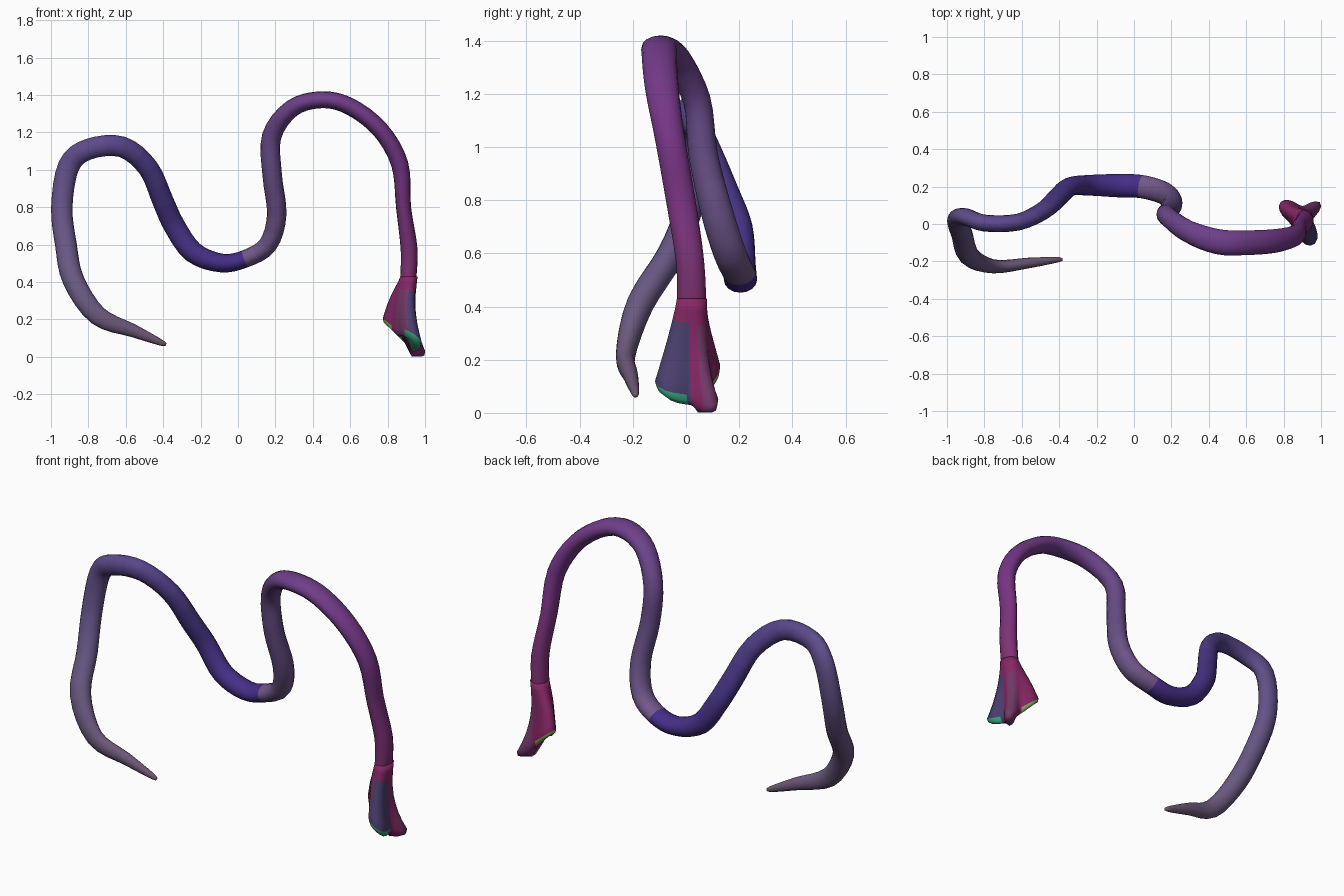
import bpy, bmesh
from math import sin, cos, pi, exp
from mathutils import Vector

if "Cube" in bpy.data.objects:
    bpy.data.objects.remove(bpy.data.objects["Cube"])

SIDES = 16
STEPS = 4


def material(name, rgb):
    m = bpy.data.materials.new(name)
    m.diffuse_color = (*rgb, 1)
    m.use_nodes = True
    m.node_tree.nodes["Principled BSDF"].inputs["Base Color"].default_value = m.diffuse_color
    return m


def finish(name, bm, mats):
    bmesh.ops.recalc_face_normals(bm, faces=bm.faces)
    for f in bm.faces:
        f.smooth = True
    me = bpy.data.meshes.new(name)
    bm.to_mesh(me)
    bm.free()
    for m in mats:
        me.materials.append(m)
    ob = bpy.data.objects.new(name, me)
    bpy.context.collection.objects.link(ob)
    return ob


def bridge(bm, a, b, pick):
    n = len(a)
    for j in range(n):
        f = bm.faces.new((a[j], a[(j + 1) % n], b[(j + 1) % n], b[j]))
        f.material_index = pick(j)


def spline(pts, steps):
    # Catmull-Rom through tuples, every component interpolated alike
    out = []
    for i in range(len(pts) - 1):
        p = [pts[max(0, min(len(pts) - 1, i + k))] for k in (-1, 0, 1, 2)]
        for s in range(steps):
            t = s / steps
            out.append([0.5 * (2 * b + (c - a) * t + (2 * a - 5 * b + 4 * c - d) * t * t
                               + (3 * b - a - 3 * c + d) * t ** 3) for a, b, c, d in zip(*p)])
    return out + [list(pts[-1])]


# Body path: x, y, z, radius in the bend plane, radius across it
PATH = [
    (-0.385, -0.19, 0.065, .008, .008), (-0.42, -0.192, 0.08, .018, .016), (-0.56, -0.208, 0.14, .035, .028),
    (-0.75, -0.227, 0.22, .052, .037), (-0.88, -0.172, 0.41, .058, .052), (-0.92, -0.055, 0.60, .058, .052),
    (-0.942, 0.02, 0.80, .057, .05), (-0.905, 0.04, 1.02, .058, .045), (-0.80, 0.005, 1.11, .056, .045),
    (-0.62, 0.01, 1.123, .056, .045), (-0.48, 0.075, 1.01, .055, .047), (-0.40, 0.15, 0.83, .057, .05),
    (-0.34, 0.20, 0.70, .058, .05), (-0.24, 0.207, 0.56, .057, .055), (-0.09, 0.205, 0.502, .05, .062),
    (0.04, 0.20, 0.525, .047, .062), (0.16, 0.165, 0.60, .05, .062), (0.207, 0.115, 0.76, .052, .06),
    (0.183, 0.065, 0.97, .052, .055), (0.18, 0.04, 1.18, .052, .052), (0.29, -0.04, 1.33, .047, .06),
    (0.45, -0.095, 1.375, .045, .067), (0.60, -0.10, 1.338, .046, .066), (0.76, -0.09, 1.215, .046, .063),
    (0.865, -0.06, 1.03, .046, .056), (0.885, -0.02, 0.80, .04, .055), (0.915, 0.015, 0.57, .045, .053),
    (0.908, 0.022, 0.39, .042, .055),
]
# Colour stops: path index, rgb
STOPS = [(0, (.17, .10, .15)), (4, (.14, .10, .22)), (8, (.11, .07, .26)), (11, (.06, .035, .23)),
         (15, (.06, .025, .25)), (15.01, (.17, .10, .25)), (18, (.12, .07, .22)), (20, (.15, .055, .26)),
         (24, (.18, .035, .24)), (27, (.22, .03, .16))]


def colour(u):
    for (a, ca), (b, cb) in zip(STOPS, STOPS[1:]):
        if u <= b:
            t = (u - a) / (b - a)
            return [p + (q - p) * t for p, q in zip(ca, cb)]
    return STOPS[-1][1]


# Long winding body
rows = spline(PATH, STEPS)
bm = bmesh.new()
rings = []
for i, (x, y, z, rn, ry) in enumerate(rows):
    tan = (Vector(rows[min(i + 1, len(rows) - 1)][:3]) - Vector(rows[max(i - 1, 0)][:3])).normalized()
    side = Vector((0, 1, 0))
    side = (side - tan * side.dot(tan)).normalized()
    nor = tan.cross(side)
    rings.append([bm.verts.new(Vector((x, y, z)) + nor * (rn * cos(2 * pi * j / SIDES))
                               + side * (ry * sin(2 * pi * j / SIDES))) for j in range(SIDES)])
for i in range(len(rings) - 1):
    bridge(bm, rings[i], rings[i + 1], lambda j, i=i: i // 2)
bm.faces.new(rings[0])
bm.faces.new(rings[-1]).material_index = (len(rings) - 2) // 2
finish("winding_body", bm, [material("body_%d" % k, colour((2 * k + 1) / STEPS))
                            for k in range((len(rings) + 1) // 2)])

# Flared three-lobed foot: two broad shoulders and a low toe
LOBES = [(142, .078, 34), (38, .075, 25), (-65, .098, 34)]   # angle, reach, spread
N = 36
CX, CY = 0.89, 0.03


def bump(deg, a, w):
    return exp(-(((deg - a + 180) % 360 - 180) / w) ** 2)


def foot_ring(bm, t, scale=1, drop=0):
    ring = []
    for j in range(N):
        a, deg = 2 * pi * j / N, j * 360 / N
        r = .06 + sum(h * bump(deg, c, w) for c, h, w in LOBES)
        bx, by = CX + r * cos(a), CY + r * sin(a)
        bz = .185 - .8 * (bx - .80) + .05 * bump(deg, -65, 40)
        nx, ny, nz = .914 + .046 * cos(a), .022 + .056 * sin(a), .43
        k = t ** (1.1 + 1.6 * bump(deg, 38, 40))
        x, y = nx + (bx - nx) * k - .014 * sin(pi * t), ny + (by - ny) * k
        x, y = CX + (x - CX) * scale, CY + (y - CY) * scale
        ring.append(bm.verts.new((x, y, max(.002, nz + (max(.03, bz) - nz) * t - drop))))
    return ring


def side_colour(j):
    d = j * 360 / N
    return 1 if 275 < d < 345 else 2 if 215 < d <= 275 or 15 < d < 65 else 0


def rim_colour(j):
    d = j * 360 / N
    return 4 if 260 < d < 340 else 3 if 80 < d < 190 else side_colour(j)


bm = bmesh.new()
rings = [foot_ring(bm, t / 8) for t in range(9)]
rings += [foot_ring(bm, 1, .96, .022), foot_ring(bm, 1, .8, .038), foot_ring(bm, 1, .4, .035)]
for i in range(len(rings) - 1):
    bridge(bm, rings[i], rings[i + 1], side_colour if 1 < i < 8 else rim_colour if i > 7 else lambda j: 0)
bm.faces.new(rings[0])
bm.faces.new(rings[-1])
finish("lobed_foot", bm, [material("magenta", (.24, .02, .13)), material("navy", (.07, .05, .16)),
                          material("plum", (.17, .04, .14)), material("lime", (.25, .42, .12)),
                          material("green", (.04, .35, .2))])
